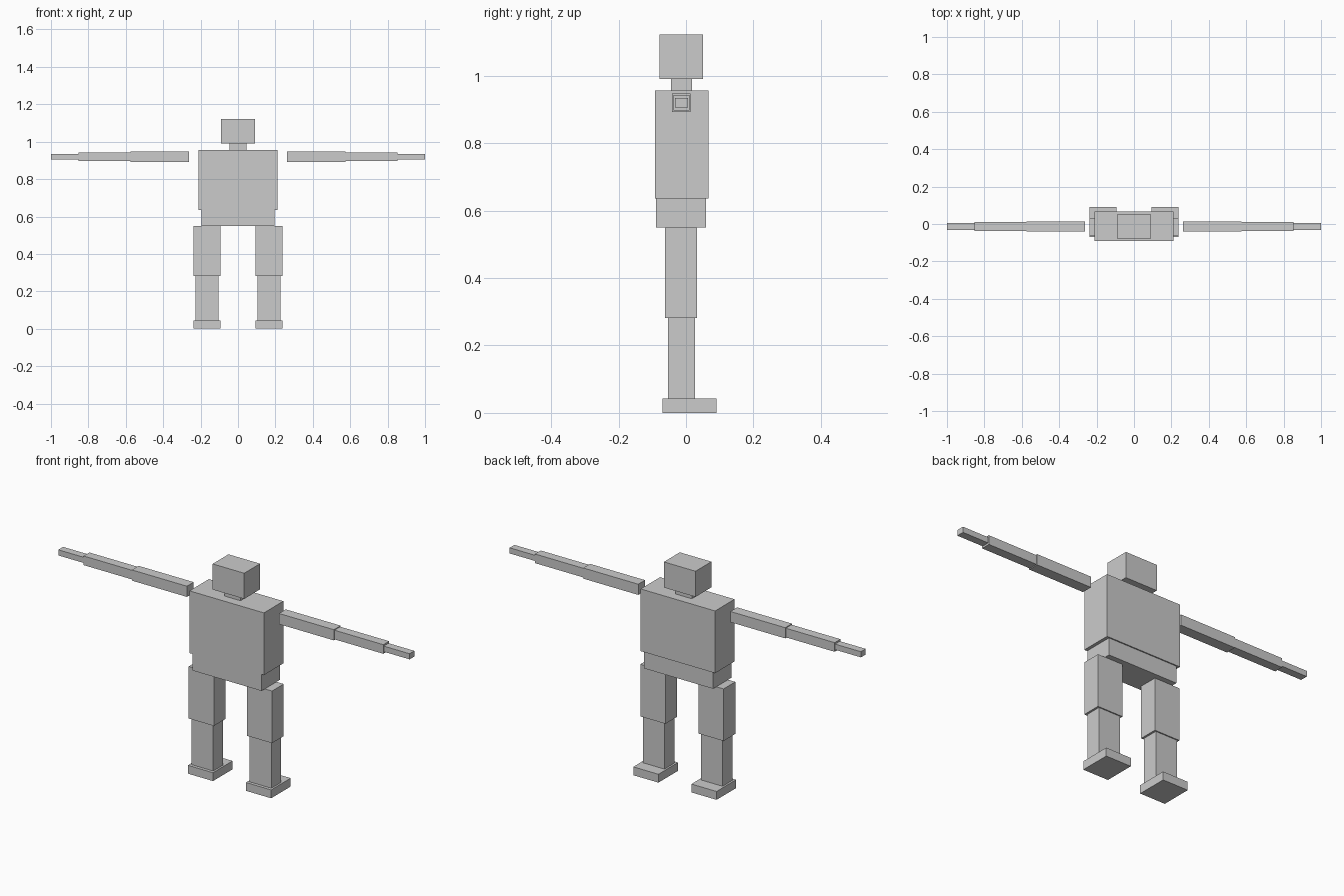
import bpy


def box(name, x, y, z):
    """Axis-aligned box from (min, max) ranges."""
    lo, hi = zip(x, y, z)
    bpy.ops.mesh.primitive_cube_add(size=1, location=[(a + b) / 2 for a, b in zip(lo, hi)])
    ob = bpy.context.object
    ob.name = name
    ob.scale = [b - a for a, b in zip(lo, hi)]
    bpy.ops.object.transform_apply(location=False, rotation=False, scale=True)
    return ob


def pair(name, x, y, z):
    """The same box on both sides of x = 0."""
    box("left_" + name, x, y, z)
    box("right_" + name, (-x[1], -x[0]), y, z)


# Head and body
box("head", (-0.09, 0.09), (-0.078, 0.051), (0.99, 1.122))
box("neck", (-0.046, 0.046), (-0.045, 0.018), (0.956, 0.99))
box("chest", (-0.212, 0.212), (-0.092, 0.066), (0.636, 0.956))
box("pelvis", (-0.196, 0.196), (-0.089, 0.06), (0.549, 0.636))

# Arms, held straight out
pair("upper_arm", (0.262, 0.575), (-0.041, 0.014), (0.892, 0.947))
pair("forearm", (0.575, 0.853), (-0.037, 0.01), (0.896, 0.943))
pair("hand", (0.853, 1.0), (-0.033, 0.006), (0.905, 0.934))

# Legs
pair("thigh", (0.094, 0.237), (-0.062, 0.033), (0.281, 0.549))
pair("shin", (0.104, 0.227), (-0.053, 0.027), (0.043, 0.281))
pair("foot", (0.094, 0.237), (-0.069, 0.09), (0.0, 0.043))
